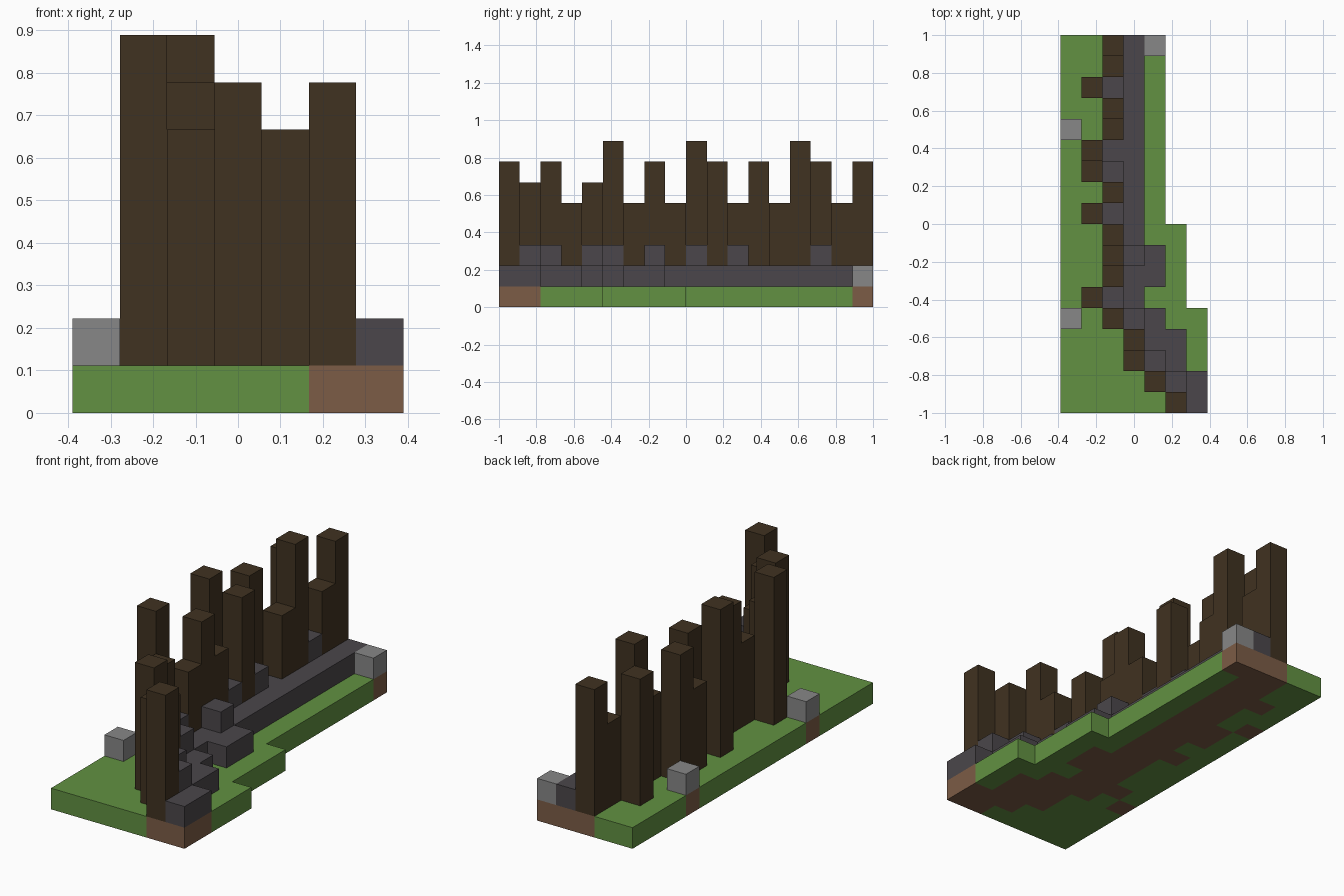
import bpy, bmesh
from mathutils import Vector

if "Cube" in bpy.data.objects:
    bpy.data.objects.remove(bpy.data.objects["Cube"], do_unlink=True)

# Plan from back to front: . grass, l log, s low stone, S raised stone, r rock
PLAN = """
..lsr
..ls.
.lSs.
..ls.
r.ls.
.lss.
.lSs.
..ls.
.lSs.
..ls..
..lSs.
..lss.
.lSs..
r.lSs..
...lss.
...lSs.
....lSs
.....ls
""".split()
LOG_TOPS = "757857578575865767"   # log tops, in blocks above the bottom
U = 2 / len(PLAN)                 # block size
ORIGIN = Vector((-3.5 * U, -1, 0))


def material(name, color):
    m = bpy.data.materials.new(name)
    m.use_nodes = True
    m.diffuse_color = (*color, 1)
    m.node_tree.nodes["Principled BSDF"].inputs["Base Color"].default_value = (*color, 1)
    return m


GRASS = material("grass green", (0.122, 0.283, 0.054))
DIRT = material("dirt brown", (0.202, 0.107, 0.061))
BARK = material("dark bark", (0.051, 0.032, 0.015))
STONE = material("dark stone", (0.070, 0.062, 0.069))
ROCK = material("light rock", (0.242, 0.242, 0.242))

AXES = [Vector((1, 0, 0)), Vector((0, 1, 0)), Vector((0, 0, 1))]


def blocks(name, cells, mats):
    """Outer skin of a set of unit blocks; cells maps (i, j, k) to a material slot."""
    bm = bmesh.new()
    for cell, slot in cells.items():
        centre = Vector(cell) + Vector((0.5, 0.5, 0.5))
        for a in range(3):
            for sign in (1, -1):
                n = AXES[a] * sign
                if tuple(int(c + d) for c, d in zip(cell, n)) in cells:
                    continue
                u = AXES[(a + 1) % 3] / 2
                v = AXES[(a + 2) % 3] / 2 * sign
                ring = (-u - v, u - v, u + v, v - u)
                face = bm.faces.new([bm.verts.new(ORIGIN + (centre + n / 2 + p) * U)
                                     for p in ring])
                face.material_index = slot
    bmesh.ops.remove_doubles(bm, verts=bm.verts, dist=U / 100)
    finish(name, bm, mats)


def log(name, i, j, top):
    """One upright square log standing on the ground layer."""
    bm = bmesh.new()
    bmesh.ops.create_cube(bm, size=U)
    bmesh.ops.scale(bm, vec=(1, 1, top - 1), verts=bm.verts)
    bmesh.ops.translate(bm, verts=bm.verts,
                        vec=ORIGIN + Vector((i + 0.5, j + 0.5, (top + 1) / 2)) * U)
    finish(name, bm, [BARK])


def finish(name, bm, mats):
    mesh = bpy.data.meshes.new(name)
    bm.to_mesh(mesh)
    bm.free()
    for m in mats:
        mesh.materials.append(m)
    bpy.context.collection.objects.link(bpy.data.objects.new(name, mesh))


# Sort the plan into layers
ground, wall, rocks = {}, {}, {}
for r, row in enumerate(PLAN):
    j = len(PLAN) - 1 - r
    for i, kind in enumerate(row):
        ground[i, j, 0] = 0 if kind == "." else 1   # dirt under anything built
        if kind in "sS":
            wall[i, j, 1] = 0
        if kind == "S":
            wall[i, j, 2] = 0
        if kind == "r":
            rocks[i, j, 1] = 0
        if kind == "l":
            log(f"palisade_log_{j + 1}", i, j, int(LOG_TOPS[r]))

blocks("ground", ground, [GRASS, DIRT])
blocks("stone_footing", wall, [STONE])
blocks("loose_rocks", rocks, [ROCK])
